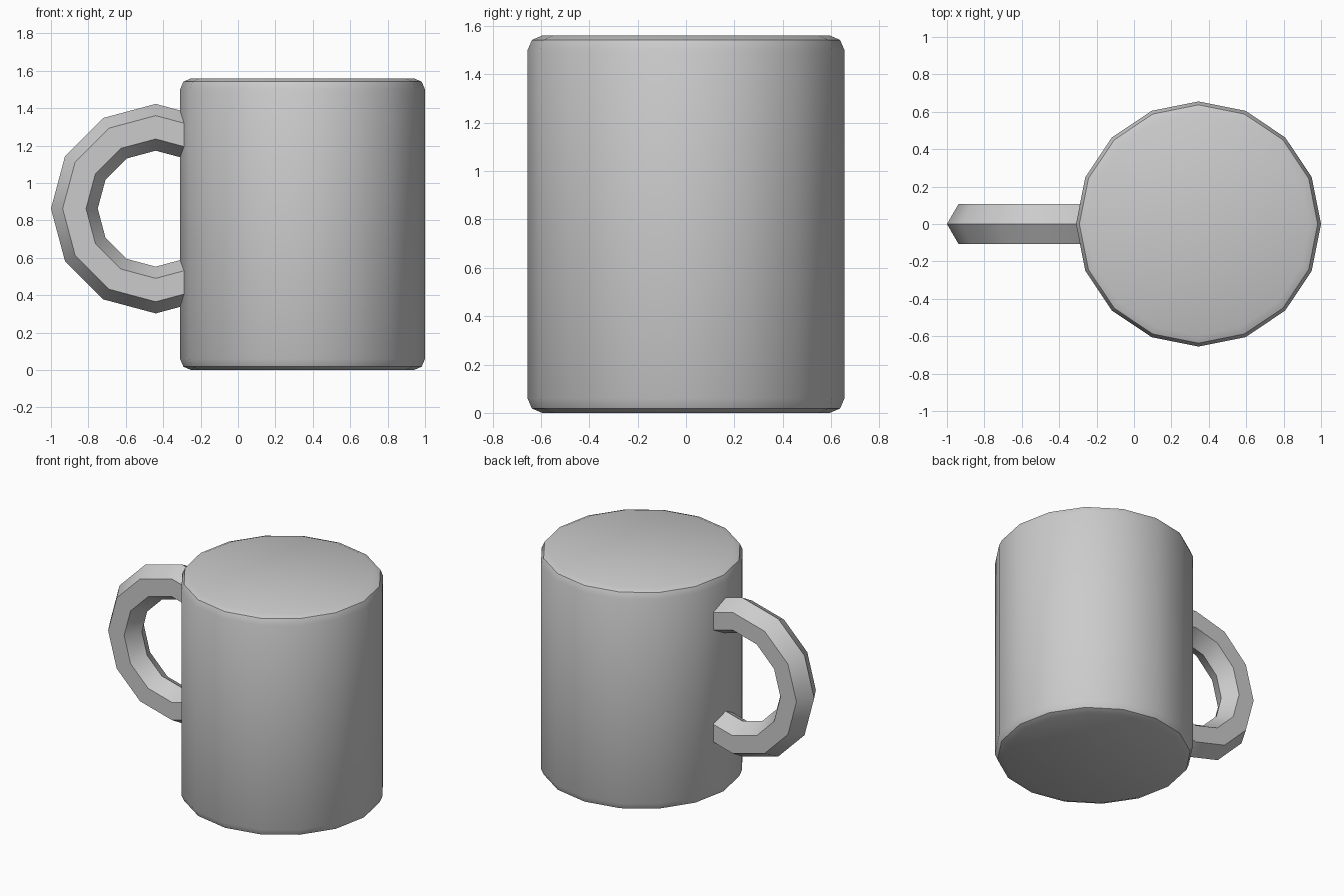
import bpy, bmesh, math

cube = bpy.data.objects.get("Cube")
if cube:
    bpy.data.objects.remove(cube, do_unlink=True)

# Single plain grey material
grey = bpy.data.materials.new("light_grey")
grey.use_nodes = True
colour = (0.6, 0.6, 0.6, 1)
grey.diffuse_color = colour
grey.node_tree.nodes["Principled BSDF"].inputs["Base Color"].default_value = colour


def make_object(name, bm):
    """Turn a bmesh into a smooth shaded object with sharp creases."""
    bmesh.ops.recalc_face_normals(bm, faces=bm.faces[:])
    mesh = bpy.data.meshes.new(name)
    bm.to_mesh(mesh)
    bm.free()
    mesh.materials.append(grey)
    obj = bpy.data.objects.new(name, mesh)
    bpy.context.collection.objects.link(obj)
    bpy.ops.object.select_all(action="DESELECT")
    obj.select_set(True)
    bpy.context.view_layer.objects.active = obj
    bpy.ops.object.shade_smooth_by_angle(angle=math.radians(32))
    return obj


def skin(bm, rings):
    """Bridge consecutive rings of points and cap both ends."""
    loops = [[bm.verts.new(p) for p in ring] for ring in rings]
    n = len(loops[0])
    for a, b in zip(loops, loops[1:]):
        for i in range(n):
            j = (i + 1) % n
            bm.faces.new((a[i], a[j], b[j], b[i]))
    bm.faces.new(loops[0])
    bm.faces.new(loops[-1])


# Mug body: closed 16-sided cylinder with rounded rims
HEIGHT, RADIUS, BODY_X, SIDES = 1.56, 0.655, 0.345, 16
rim = [(0.0, 0.06), (0.018, 0.018), (0.06, 0.0)]  # height, inset
profile = [(z, RADIUS - d) for z, d in rim]
profile += [(HEIGHT - z, r) for z, r in reversed(profile)]
turns = [math.tau * i / SIDES for i in range(SIDES)]
bm = bmesh.new()
skin(bm, [[(BODY_X + r * math.cos(a), r * math.sin(a), z) for a in turns]
          for z, r in profile])
make_object("mug_body", bm)

# Handle: hexagonal section swept round an arc, ends buried in the body
MAJOR, MINOR, HANDLE_X, HANDLE_Z = 0.435, 0.125, -0.44, 0.863
section = [math.tau * i / 6 for i in range(6)]
rings = []
for step in range(2, 11):
    a = math.radians(30 * step)
    radii = [(MAJOR + MINOR * math.cos(t), MINOR * math.sin(t)) for t in section]
    rings.append([(HANDLE_X + r * math.cos(a), y, HANDLE_Z + r * math.sin(a))
                  for r, y in radii])
bm = bmesh.new()
skin(bm, rings)
make_object("handle", bm)
